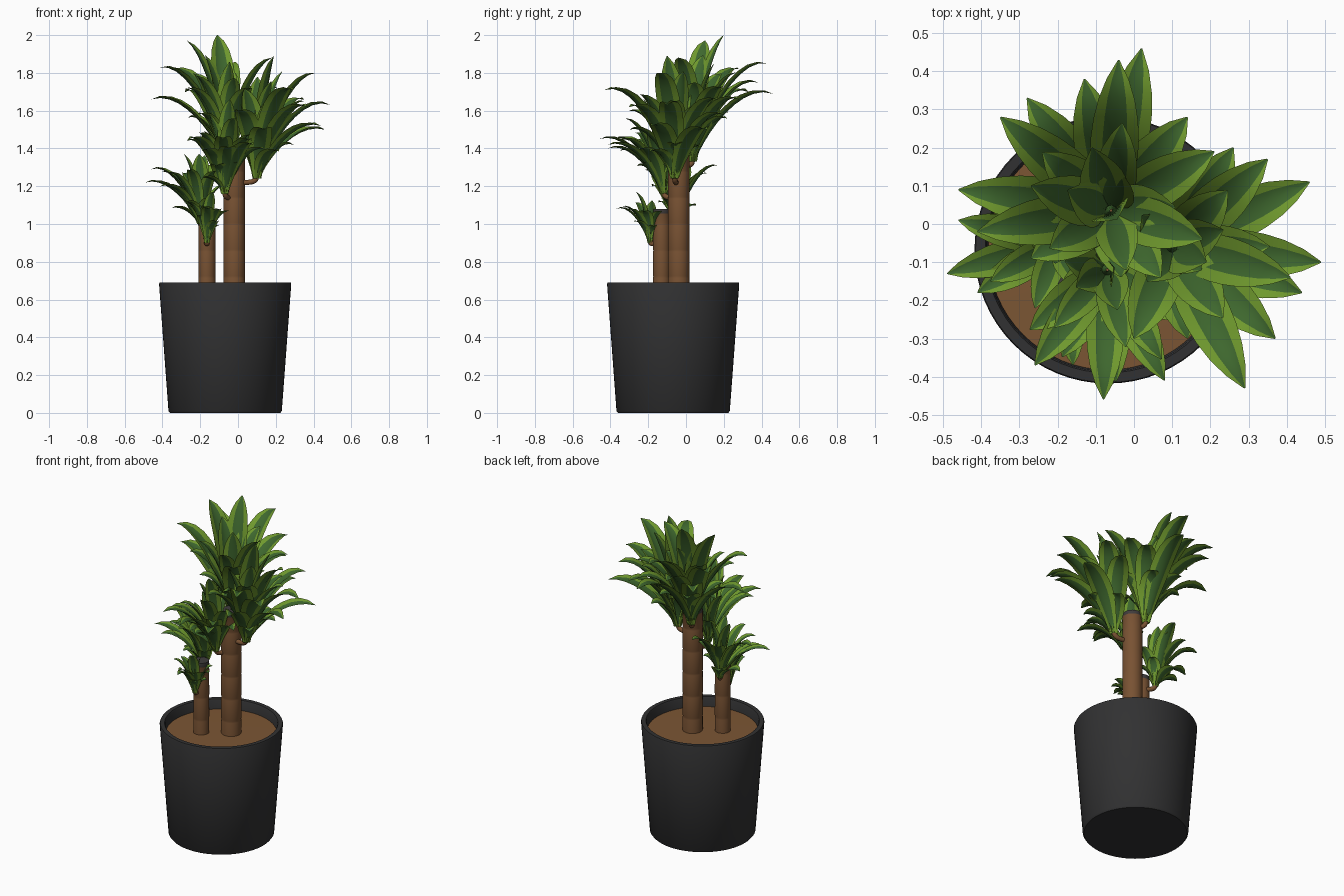
import bpy, bmesh, math, random
from mathutils import Vector, Matrix

if "Cube" in bpy.data.objects:
    bpy.data.objects.remove(bpy.data.objects["Cube"])

random.seed(4)


def material(name, rgb):
    m = bpy.data.materials.new(name)
    m.diffuse_color = (*rgb, 1)
    m.use_nodes = True
    m.node_tree.nodes["Principled BSDF"].inputs["Base Color"].default_value = m.diffuse_color
    return m


POT = material("charcoal pot", (0.031, 0.031, 0.032))
SOIL = material("brown soil", (0.20, 0.092, 0.034))
BARK = material("brown bark", (0.19, 0.085, 0.033))
CUT = material("dark cut wood", (0.05, 0.045, 0.045))
DARK = material("dark green leaf", (0.048, 0.135, 0.027))
LIGHT = material("light green leaf", (0.16, 0.32, 0.027))


def finish(name, bm, mats, angle=40):
    me = bpy.data.meshes.new(name)
    bm.to_mesh(me)
    bm.free()
    for m in mats:
        me.materials.append(m)
    ob = bpy.data.objects.new(name, me)
    bpy.context.collection.objects.link(ob)
    bpy.ops.object.select_all(action='DESELECT')
    ob.select_set(True)
    bpy.context.view_layer.objects.active = ob
    bpy.ops.object.shade_smooth_by_angle(angle=math.radians(angle))
    return ob


def lathe(name, profile, x, y, mats, sides=48, rule=None):
    """Spin a (radius, z) profile around a vertical line at x, y."""
    bm = bmesh.new()
    rings = []
    for r, z in profile:
        if r == 0:
            rings.append([bm.verts.new((x, y, z))] * sides)
        else:
            rings.append([bm.verts.new((x + r * math.cos(a), y + r * math.sin(a), z))
                          for a in (math.tau * i / sides for i in range(sides))])
    for a, b in zip(rings, rings[1:]):
        for i in range(sides):
            j = (i + 1) % sides
            f = bm.faces.new(list(dict.fromkeys((a[i], a[j], b[j], b[i]))))
            if rule:
                f.material_index = rule(f.calc_center_median().z)
    bmesh.ops.recalc_face_normals(bm, faces=bm.faces)
    return finish(name, bm, mats)


# Pot and soil
CX = CY = -0.068
lathe("pot", [(0, 0), (0.292, 0), (0.30, 0.01), (0.35, 0.683), (0.347, 0.69),
              (0.322, 0.69), (0.318, 0.683), (0.312, 0.6), (0, 0.6)], CX, CY, [POT], 64)
lathe("soil", [(0.3145, 0.61), (0.3145, 0.63), (0, 0.632)], CX, CY, [SOIL], 64)


# Trunks with shallow growth rings and a dark sawn top
def trunk(name, x, y, r, top):
    prof, z = [(r, 0.6)], 0.72
    while z < top - 0.06:
        prof += [(r, z - 0.006), (r * 0.98, z), (r * 1.01, z + 0.006)]
        z += 0.14
    prof += [(r, top - 0.025), (r * 1.01, top - 0.024), (r * 0.98, top), (0, top)]
    lathe(name, prof, x, y, [BARK, CUT], 28, lambda h: int(h > top - 0.0245))


trunk("tall_trunk", -0.02, -0.038, 0.057, 1.40)
trunk("short_trunk", -0.164, -0.129, 0.045, 1.08)


# Curved side shoots joining each leaf head to its trunk
def shoot(name, start, base):
    cu = bpy.data.curves.new(name, 'CURVE')
    cu.dimensions = '3D'
    cu.bevel_depth, cu.bevel_resolution, cu.use_fill_caps = 0.014, 3, True
    sp = cu.splines.new('BEZIER')
    sp.bezier_points.add(1)
    s, b = Vector(start), Vector(base)
    out = Vector((b.x - s.x, b.y - s.y, 0))
    ends = [(s, s - out * 0.5, s + out * 0.8),
            (b + Vector((0, 0, 0.03)), b - Vector((0, 0, 0.02)), b + Vector((0, 0, 0.06)))]
    for p, (co, l, r) in zip(sp.bezier_points, ends):
        p.co, p.handle_left, p.handle_right = co, l, r
    cu.materials.append(BARK)
    bpy.context.collection.objects.link(bpy.data.objects.new(name, cu))


# One arching, folded, lance-shaped leaf: dark middle stripe, light margins
WIDTHS = [0.36, 0.46, 0.6, 0.77, 0.92, 1.0, 1.0, 0.93, 0.76, 0.46, 0.03]
ACROSS = [-1, -0.5, 0, 0.5, 1]


def leaf(bm, base, tip, half):
    d = tip - base
    out = Vector((d.x, d.y, 0))
    up = Vector((0, 0, d.z))
    flat = min(1, out.length / d.z)
    side = Vector((-out.y, out.x, 0)).normalized()
    p0 = base + out.normalized() * 0.012
    p1 = base + out * 0.16 + up * 0.42
    p2 = base + out * 0.6 + up * (0.74 + 0.42 * flat)
    rows, n = [], len(WIDTHS) - 1
    for k, w in enumerate(WIDTHS):
        t = k / n
        u = 1 - t
        c = p0 * u**3 + p1 * (3 * u * u * t) + p2 * (3 * u * t * t) + tip * t**3
        tan = (p1 - p0) * u * u + (p2 - p1) * 2 * u * t + (tip - p2) * t * t
        nor = tan.cross(side).normalized()
        if nor.dot(out) > 0:          # fold edges towards the plant's middle
            nor = -nor
        rows.append([bm.verts.new(c + side * a * half * w + nor * abs(a) * half * w * 0.35)
                     for a in ACROSS])
    for a, b in zip(rows, rows[1:]):
        for i in range(4):
            f = bm.faces.new((a[i], a[i + 1], b[i + 1], b[i]))
            f.material_index = int(i in (0, 3))
            f.normal_update()
            if f.normal.z < 0:
                f.normal_flip()


def head(name, start, base, rings, extra, half):
    """rings: count, first angle, sweep, centre x, centre y, radius, tip height."""
    shoot(name + "_shoot", start, base)
    bm = bmesh.new()
    b = Vector(base)
    # closed green bud filling the heart of the head
    bmesh.ops.create_cone(bm, segments=12, radius1=0.018, radius2=0.003, depth=0.14,
                          matrix=Matrix.Translation(b + Vector((0, 0, 0.09))))
    for n, first, sweep, x, y, r, z in rings:
        for i in range(n):
            a = math.radians(first + sweep * i / n + random.uniform(-7, 7))
            rr = r * random.uniform(0.88, 1.03)
            tip = Vector((x + rr * math.cos(a), y + rr * math.sin(a),
                          z + random.uniform(-0.05, 0.04)))
            leaf(bm, b, tip, half * random.uniform(0.85, 1.05))
    for tip in extra:
        leaf(bm, b, Vector(tip), half)
    finish(name + "_leaves", bm, [DARK, LIGHT], 60)


head("top_head", (-0.04, -0.01, 1.31), (-0.06, 0.035, 1.33),
     [(3, 60, 360, -0.09, 0.08, 0.09, 1.86),
      (5, 0, 360, -0.08, 0.06, 0.21, 1.78),
      (6, 50, 360, -0.08, 0.05, 0.2, 1.56)],
     [(-0.11, 0.2, 2.0), (0.02, 0.46, 1.69), (-0.04, 0.43, 1.85), (-0.13, 0.38, 1.75),
      (-0.28, 0.33, 1.7), (-0.35, 0.28, 1.82), (-0.46, 0.09, 1.66), (-0.27, 0.1, 1.97),
      (0.21, 0.19, 1.72), (0.14, 0.28, 1.66), (0.18, -0.04, 1.88), (0.07, -0.14, 1.72),
      (-0.27, -0.09, 1.72), (-0.41, -0.02, 1.83)], 0.063)

head("right_head", (0.01, -0.05, 1.22), (0.1, -0.06, 1.24),
     [(3, 30, 360, 0.17, -0.05, 0.08, 1.8),
      (5, 0, 360, 0.18, -0.07, 0.18, 1.68),
      (5, 10, 360, 0.16, -0.07, 0.15, 1.43)],
     [(0.49, -0.1, 1.63), (0.29, -0.43, 1.71), (0.46, 0.11, 1.5), (0.0, -0.3, 1.6),
      (0.35, 0.17, 1.66), (0.26, 0.2, 1.58), (0.41, -0.14, 1.8), (0.44, -0.18, 1.52),
      (0.37, -0.3, 1.62), (0.14, -0.3, 1.5), (0.19, -0.1, 1.89)], 0.063)

head("front_head", (-0.04, -0.06, 1.14), (-0.07, -0.12, 1.16),
     [(3, 60, 360, -0.08, -0.17, 0.07, 1.62),
      (5, 0, 360, -0.08, -0.19, 0.15, 1.52),
      (5, 200, 175, -0.07, -0.18, 0.23, 1.42),
      (5, 30, 360, -0.08, -0.16, 0.11, 1.29)],
     [(-0.08, -0.46, 1.45), (-0.26, -0.37, 1.45), (0.08, -0.41, 1.42)], 0.05)

head("left_head", (-0.17, -0.1, 0.99), (-0.2, -0.05, 1.0),
     [(3, 40, 360, -0.22, -0.04, 0.07, 1.34),
      (7, 10, 360, -0.24, -0.05, 0.18, 1.25),
      (5, 30, 360, -0.23, -0.05, 0.12, 1.12)],
     [(-0.49, -0.13, 1.22), (-0.46, 0.01, 1.29), (-0.16, 0.17, 1.31),
      (-0.41, -0.18, 1.2)], 0.044)

head("low_head", (-0.165, -0.15, 0.9), (-0.165, -0.19, 0.9),
     [(3, 60, 360, -0.16, -0.22, 0.05, 1.13),
      (7, 0, 360, -0.16, -0.23, 0.12, 1.09),
      (4, 45, 360, -0.16, -0.22, 0.08, 1.01)],
     [(-0.16, -0.37, 1.08)], 0.033)
